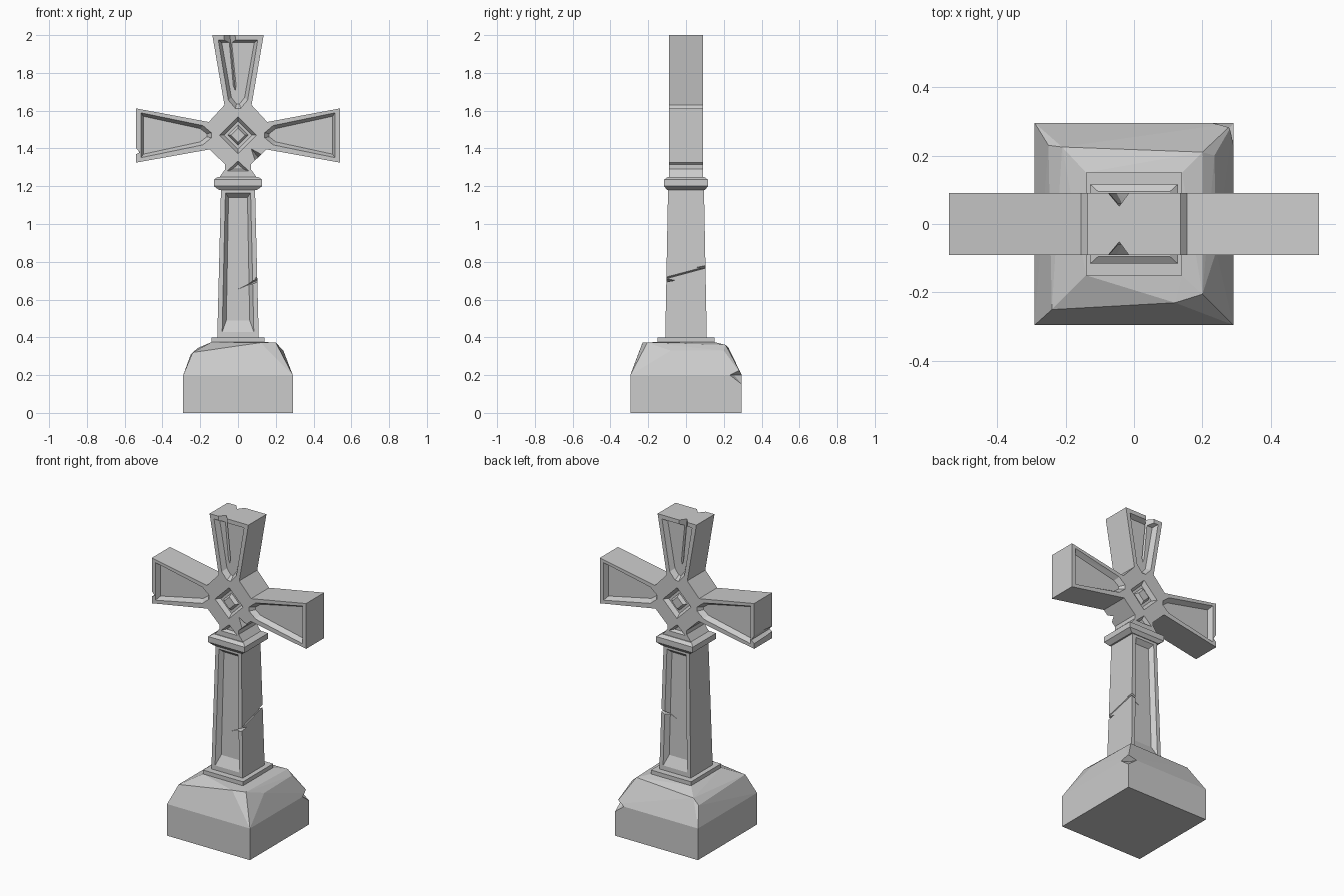
import bpy, bmesh

cube = bpy.data.objects.get("Cube")
if cube:
    bpy.data.objects.remove(cube, do_unlink=True)

stone = bpy.data.materials.new("grey_stone")
stone.use_nodes = True
GREY = (0.6, 0.6, 0.6, 1)
stone.diffuse_color = GREY
stone.node_tree.nodes["Principled BSDF"].inputs["Base Color"].default_value = GREY

HUB = 1.47      # height of the cross centre
HALF = 0.09     # half thickness of the cross


def finish(name, bm):
    bmesh.ops.recalc_face_normals(bm, faces=bm.faces)
    mesh = bpy.data.meshes.new(name)
    bm.to_mesh(mesh)
    bm.free()
    mesh.materials.append(stone)
    obj = bpy.data.objects.new(name, mesh)
    bpy.context.collection.objects.link(obj)
    return obj


def hull(name, points):
    """Convex solid around a few points."""
    bm = bmesh.new()
    for p in points:
        bm.verts.new(p)
    bmesh.ops.convex_hull(bm, input=bm.verts)
    loose = [v for v in bm.verts if not v.link_faces]
    bmesh.ops.delete(bm, geom=loose, context='VERTS')
    bmesh.ops.dissolve_limit(bm, angle_limit=0.01, verts=bm.verts, edges=bm.edges)
    return finish(name, bm)


def tower(name, rings):
    """Stack of rectangles given as half width, half depth, height."""
    bm = bmesh.new()
    loops = [[bm.verts.new((sx * hx, sy * hy, z))
              for sx, sy in ((-1, -1), (1, -1), (1, 1), (-1, 1))] for hx, hy, z in rings]
    for a, b in zip(loops, loops[1:]):
        for i in range(4):
            j = (i + 1) % 4
            bm.faces.new((a[i], a[j], b[j], b[i]))
    bm.faces.new(loops[0])
    bm.faces.new(loops[-1])
    return finish(name, bm)


def cut(target, points):
    """Carve a convex solid out of the target."""
    cutter = hull("cutter", points)
    cutter.hide_render = True
    mod = target.modifiers.new("carve", 'BOOLEAN')
    mod.operation = 'DIFFERENCE'
    mod.solver = 'EXACT'
    mod.object = cutter
    bpy.context.view_layer.objects.active = target
    bpy.ops.object.modifier_apply(modifier=mod.name)
    bpy.data.objects.remove(cutter, do_unlink=True)


def diamond(r, y):
    return [(r, y, HUB), (-r, y, HUB), (0, y, HUB + r), (0, y, HUB - r)]


# Rough boulder-like foot
W, D = 0.29, 0.295
foot = hull("foot_stone",
            [(x, y, z) for x in (-W, W) for y in (-D, D) for z in (0, 0.2)] +
            [(x, y, 0.375) for x in (-0.14, 0.14) for y in (-0.15, 0.15)] +
            [(-0.24, -0.25, 0.32), (0.12, -0.23, 0.372), (0.2, -0.205, 0.372),
             (0.24, -0.08, 0.33), (0.235, 0.2, 0.33), (0.2, 0.21, 0.36),
             (-0.25, 0.23, 0.31), (-0.21, 0.225, 0.345)])
# Chip in the back corner of the foot
cut(foot, [(0.31, 0.22, 0.2), (0.22, 0.31, 0.2), (0.32, 0.32, 0.26),
           (0.32, 0.32, 0.12), (0.25, 0.255, 0.2)])

tower("foot_plate", [(0.14, 0.15, 0.365), (0.14, 0.15, 0.4)])

# Tapered shaft with long panels front and back
shaft = tower("shaft", [(0.11, 0.11, 0.39), (0.09, 0.095, 1.19)])
for s in (-1, 1):
    cut(shaft, [(x * w, s * y, z) for x in (-1, 1) for w, y, z in
                ((0.085, 0.111, 0.425), (0.068, 0.0975, 1.165),
                 (0.062, 0.079, 0.49), (0.05, 0.069, 1.14))])
# Crack round one side of the shaft
cut(shaft, [(0.13, -0.13, 0.7), (0.13, -0.13, 0.73), (0.13, 0.13, 0.77),
            (0.13, 0.13, 0.8), (0.09, -0.13, 0.705), (0.09, 0.13, 0.775)])
for s, z in ((-1, 0.7), (1, 0.77)):
    cut(shaft, [(0, s * 0.075, z - 0.045), (0.13, s * 0.13, z),
                (0.13, s * 0.13, z + 0.03), (0.12, s * 0.055, z + 0.01)])

# Collar between shaft and cross
collar = tower("collar", [(0.1, 0.1, 1.18), (0.128, 0.116, 1.2),
                          (0.128, 0.116, 1.235), (0.105, 0.095, 1.25)])
cut(collar, [(-0.14, -0.13, 1.26), (0.14, -0.13, 1.26), (-0.14, -0.13, 1.225),
             (-0.14, -0.098, 1.26), (0.14, -0.1, 1.26)])

# Cross head from one mirrored outline
side = [(0.1, 1.245), (0.068, 1.29), (0.068, 1.315), (0.15, 1.395), (0.54, 1.325),
        (0.54, 1.612), (0.155, 1.54), (0.072, 1.63), (0.136, 2.0)]
outline = side + [(-x, z) for x, z in reversed(side)]
bm = bmesh.new()
face = bm.faces.new([bm.verts.new((x, -HALF, z)) for x, z in outline])
ext = bmesh.ops.extrude_face_region(bm, geom=[face], use_keep_orig=True)
bmesh.ops.translate(bm, vec=(0, 2 * HALF, 0),
                    verts=[g for g in ext["geom"] if isinstance(g, bmesh.types.BMVert)])
cross = finish("cross_head", bm)

rim, floor = HALF + 0.002, HALF - 0.03
for s in (-1, 1):
    # Flared panels on the three arms
    for dx, dz, end, wide in ((1, 0, 0.515, 0.12), (-1, 0, 0.515, 0.12), (0, 1, 0.505, 0.106)):
        panel = [(u, v * k, y) for k in (-1, 1) for u, v, y in
                 ((0.14, 0.014, rim), (0.185, 0.052, rim), (end, wide, rim),
                  (0.165, 0.008, floor), (0.2, 0.035, floor), (end - 0.015, wide - 0.02, floor))]
        cut(cross, [(u * dx - v * dz, s * y, HUB + u * dz + v * dx) for u, v, y in panel])
    # Central diamond and its raised stud
    cut(cross, diamond(0.1, s * rim) + diamond(0.075, s * (HALF - 0.025)))
    hull("diamond_stud", diamond(0.058, s * 0.06) + diamond(0.038, s * 0.087))
    # Small triangle below the diamond
    cut(cross, [(-0.06, s * rim, 1.28), (0.06, s * rim, 1.28), (0, s * rim, 1.335),
                (-0.03, s * 0.07, 1.29), (0.03, s * 0.07, 1.29), (0, s * 0.07, 1.315)])
    # Crack running down from the top
    cut(cross, [(-0.085, s * 0.1, 2.02), (-0.01, s * 0.1, 2.02),
                (-0.045, s * 0.052, 2.02), (-0.01, s * 0.05, 1.66), (-0.035, s * 0.1, 1.9)])

# Broken edges on the hub and on one arm end
cut(cross, [(0.06, -0.1, 1.41), (0.15, -0.1, 1.36), (0.1, -0.1, 1.29), (0.11, -0.05, 1.35)])
cut(cross, [(-0.56, -0.11, 1.36), (-0.56, -0.11, 1.42), (-0.522, -0.11, 1.38),
            (-0.56, 0.11, 1.34), (-0.56, 0.11, 1.44), (-0.52, 0.11, 1.375)])
